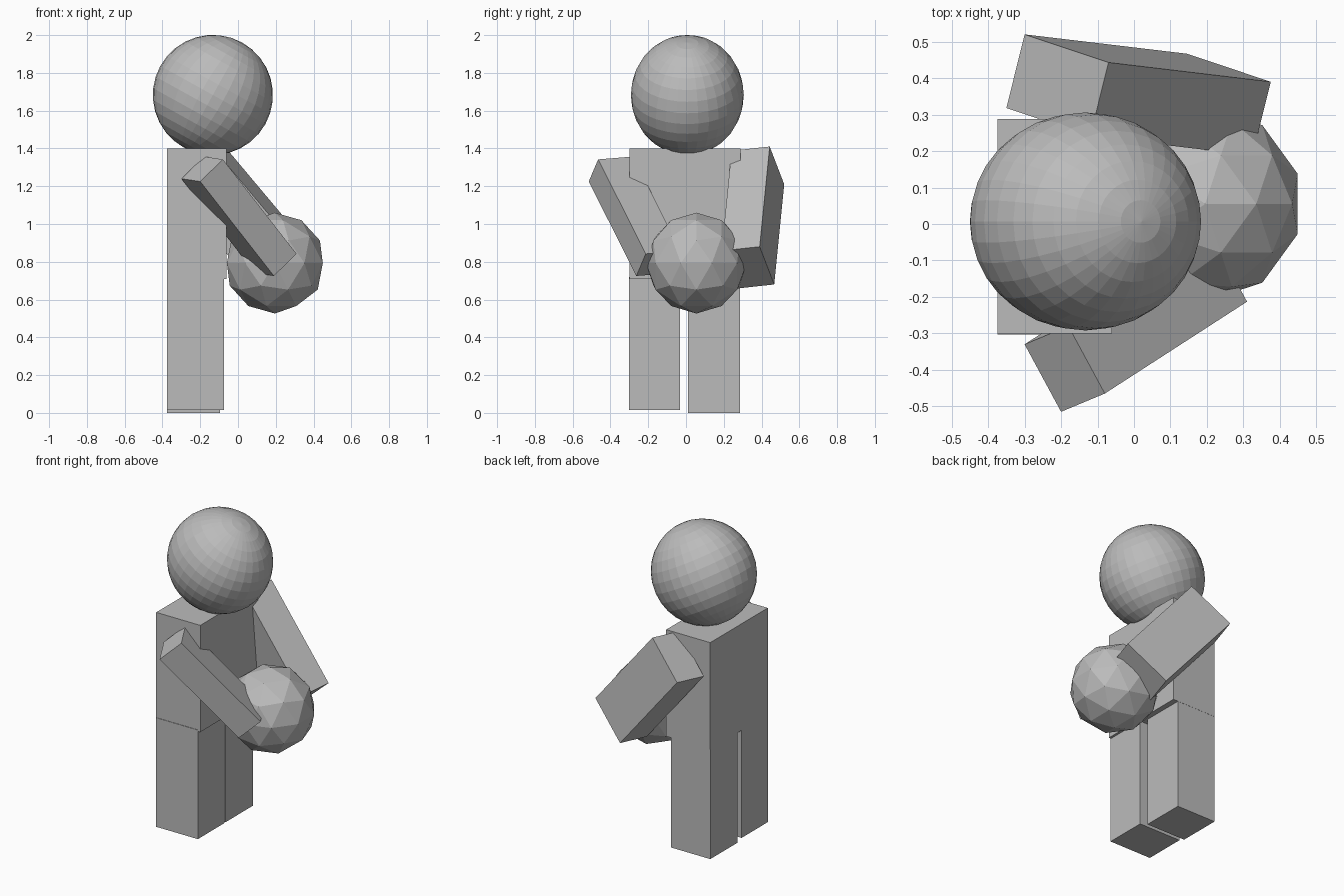
import bpy
import bmesh
from math import radians
from mathutils import Vector, Matrix

cube = bpy.data.objects.get("Cube")
if cube:
    bpy.data.objects.remove(cube, do_unlink=True)

# One plain grey for the whole figure
grey = bpy.data.materials.new("plain grey")
grey.use_nodes = True
colour = (0.5, 0.5, 0.5, 1)
grey.diffuse_color = colour
grey.node_tree.nodes["Principled BSDF"].inputs["Base Color"].default_value = colour


def finish(name, bm):
    bmesh.ops.recalc_face_normals(bm, faces=bm.faces)
    mesh = bpy.data.meshes.new(name)
    bm.to_mesh(mesh)
    bm.free()
    mesh.materials.append(grey)
    obj = bpy.data.objects.new(name, mesh)
    bpy.context.collection.objects.link(obj)
    return obj


def box(name, corner, a, b, c):
    """Box from one corner and its three edge vectors."""
    a, b, c = Vector(a), Vector(b), Vector(c)
    frame = Matrix((a, b, c)).transposed().to_4x4()
    frame.translation = Vector(corner) + (a + b + c) / 2
    bm = bmesh.new()
    bmesh.ops.create_cube(bm, size=1, matrix=frame)
    return finish(name, bm)


def block(name, low, high):
    """Upright box between two opposite corners."""
    dx, dy, dz = Vector(high) - Vector(low)
    return box(name, low, (dx, 0, 0), (0, dy, 0), (0, 0, dz))


# Torso and legs
block("torso", (-0.375, -0.30, 0.71), (-0.06, 0.288, 1.40))
block("right_leg", (-0.375, -0.303, 0.015), (-0.075, -0.033, 0.72))
block("left_leg", (-0.375, 0.01, 0.0), (-0.095, 0.287, 0.72))

# Arms reaching forward and down to the ball
box("right_arm", (-0.30, -0.33, 1.24),
    (0.10, -0.185, -0.015), (0.12, 0.05, 0.117), (0.39, 0.252, -0.50))
box("left_arm", (-0.07, 0.443, 1.41),
    (-0.23, 0.077, -0.20), (-0.05, -0.202, -0.022), (0.445, -0.053, -0.53))

# Head, tilted forward and slightly narrow
bm = bmesh.new()
bmesh.ops.create_uvsphere(bm, u_segments=32, v_segments=16, radius=0.318)
head = finish("head", bm)
head.location = (-0.133, 0.007, 1.683)
head.rotation_euler = (0, radians(29), 0)
head.scale = (1, 0.94, 1)

# Faceted ball held in the hands
bm = bmesh.new()
bmesh.ops.create_icosphere(bm, subdivisions=2, radius=0.267)
ball = finish("ball", bm)
ball.location = (0.195, 0.055, 0.793)
